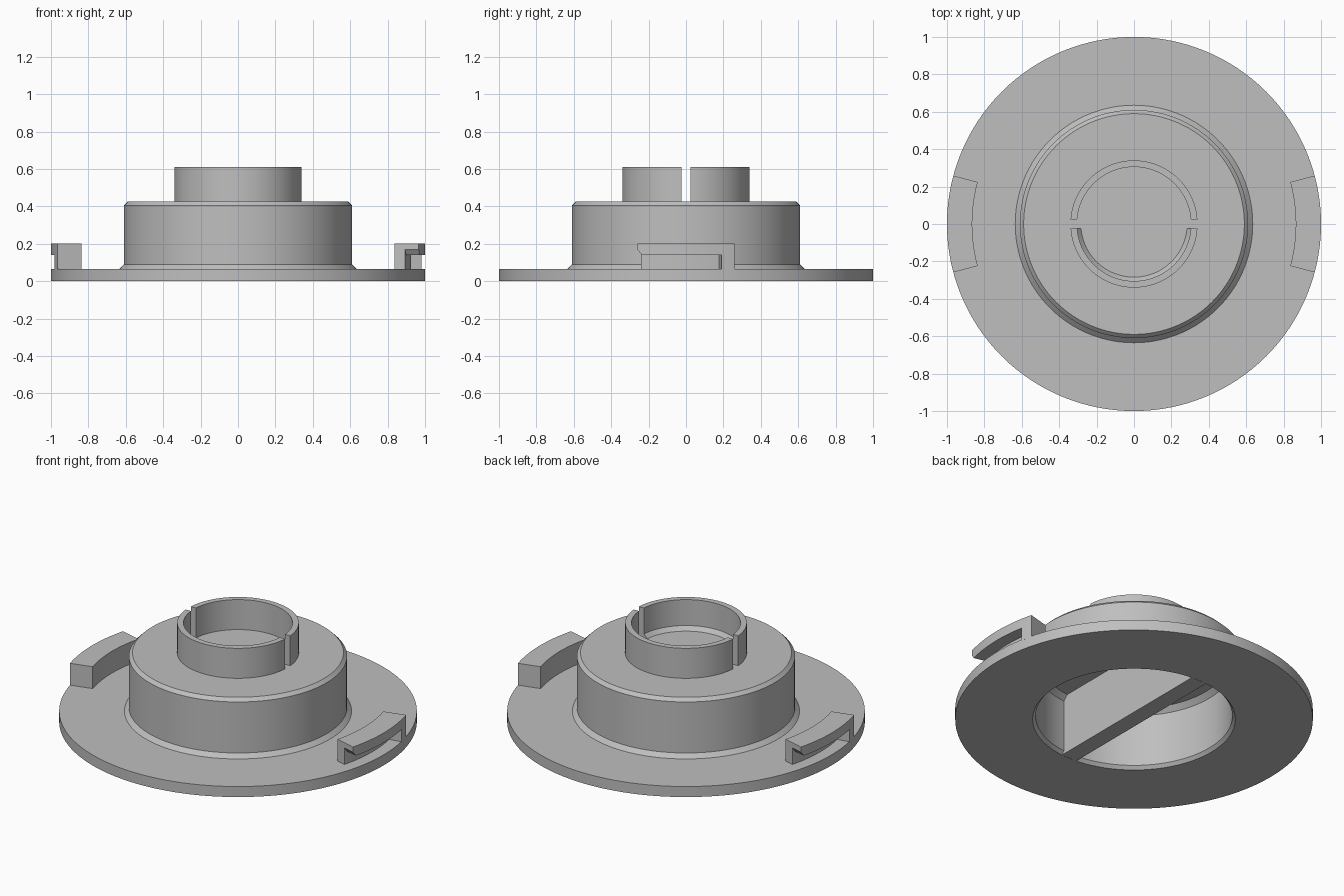
import bpy, bmesh, math

cube = bpy.data.objects.get("Cube")
if cube:
    bpy.data.objects.remove(cube, do_unlink=True)

grey = bpy.data.materials.new("light_grey")
grey.use_nodes = True
COLOUR = (0.52, 0.52, 0.52, 1)
grey.diffuse_color = COLOUR
grey.node_tree.nodes["Principled BSDF"].inputs["Base Color"].default_value = COLOUR


def finish(name, bm):
    bmesh.ops.remove_doubles(bm, verts=bm.verts, dist=1e-5)
    bmesh.ops.recalc_face_normals(bm, faces=bm.faces)
    mesh = bpy.data.meshes.new(name)
    bm.to_mesh(mesh)
    bm.free()
    mesh.materials.append(grey)
    obj = bpy.data.objects.new(name, mesh)
    bpy.context.collection.objects.link(obj)
    bpy.ops.object.select_all(action='DESELECT')
    obj.select_set(True)
    bpy.context.view_layer.objects.active = obj
    bpy.ops.object.shade_smooth_by_angle(angle=math.radians(25))
    return obj


def sweep(name, profile, start, end, steps, adjust=None):
    """Sweep a closed (radius, height) profile about z between two angles in degrees."""
    bm = bmesh.new()
    full = end - start == 360
    rings = []
    for i in range(steps if full else steps + 1):
        a = math.radians(start + (end - start) * i / steps)
        ring = []
        for r, z in profile:
            x, y = r * math.cos(a), r * math.sin(a)
            if adjust:
                x, y, z = adjust(i, r, x, y, z)
            ring.append(bm.verts.new((x, y, z)))
        rings.append(ring)
    n = len(profile)
    pairs = list(zip(rings, rings[1:])) + ([(rings[-1], rings[0])] if full else [])
    for a, b in pairs:
        for j in range(n):
            k = (j + 1) % n
            if profile[j][0] == 0 and profile[k][0] == 0:
                continue
            bm.faces.new((a[j], a[k], b[k], b[j]))
    if not full:
        bm.faces.new(rings[0])
        bm.faces.new(rings[-1])
    bmesh.ops.dissolve_degenerate(bm, dist=1e-6, edges=bm.edges)
    return finish(name, bm)


# Flange and hollow drum in one lathed shell
sweep("flanged_drum", [
    (0, 0.425), (0.59, 0.425), (0.61, 0.405), (0.61, 0.09), (0.635, 0.065),
    (1, 0.065), (1, 0), (0.567, 0), (0.55, 0.02), (0.55, 0.34),
    (0.52, 0.37), (0, 0.37)], 0, 360, 128)


# Split collar on top, with a parallel-sided slot between the halves
def slot_sides(i, r, x, y, z):
    if abs(y) < 0.03:
        y = math.copysign(0.025, y)
    return x, y, z


sweep("back_collar", [(0.305, 0.42), (0.34, 0.42), (0.34, 0.61), (0.305, 0.61)],
      4.5, 175.5, 48, slot_sides)
sweep("front_collar", [(0.28, 0.42), (0.34, 0.42), (0.34, 0.61),
                       (0.305, 0.61), (0.305, 0.45)],
      184.5, 355.5, 48, slot_sides)


# Bayonet hooks: inner wall, top plate with a lead-in chamfer, closing post
def lead_in(i, r, x, y, z):
    if i == 0 and z == 0.14:
        z = 0.168
    return x, y, z


for side, turn in (("left", 0), ("right", 180)):
    sweep(side + "_hook", [(0.865, 0.06), (0.925, 0.06), (0.925, 0.14),
                           (1, 0.14), (1, 0.2), (0.865, 0.2)],
          turn - 15, turn + 11, 20, lead_in)
    sweep(side + "_hook_post", [(0.865, 0.06), (1, 0.06), (1, 0.2), (0.865, 0.2)],
          turn + 11, turn + 15, 4)

# Grip wall across the hollow underside
bm = bmesh.new()
bmesh.ops.create_cube(bm, size=1)
for v in bm.verts:
    v.co.x *= 0.104
    v.co.y *= 1.13
    v.co.z = 0.38 if v.co.z > 0 else 0
finish("grip_wall", bm)
